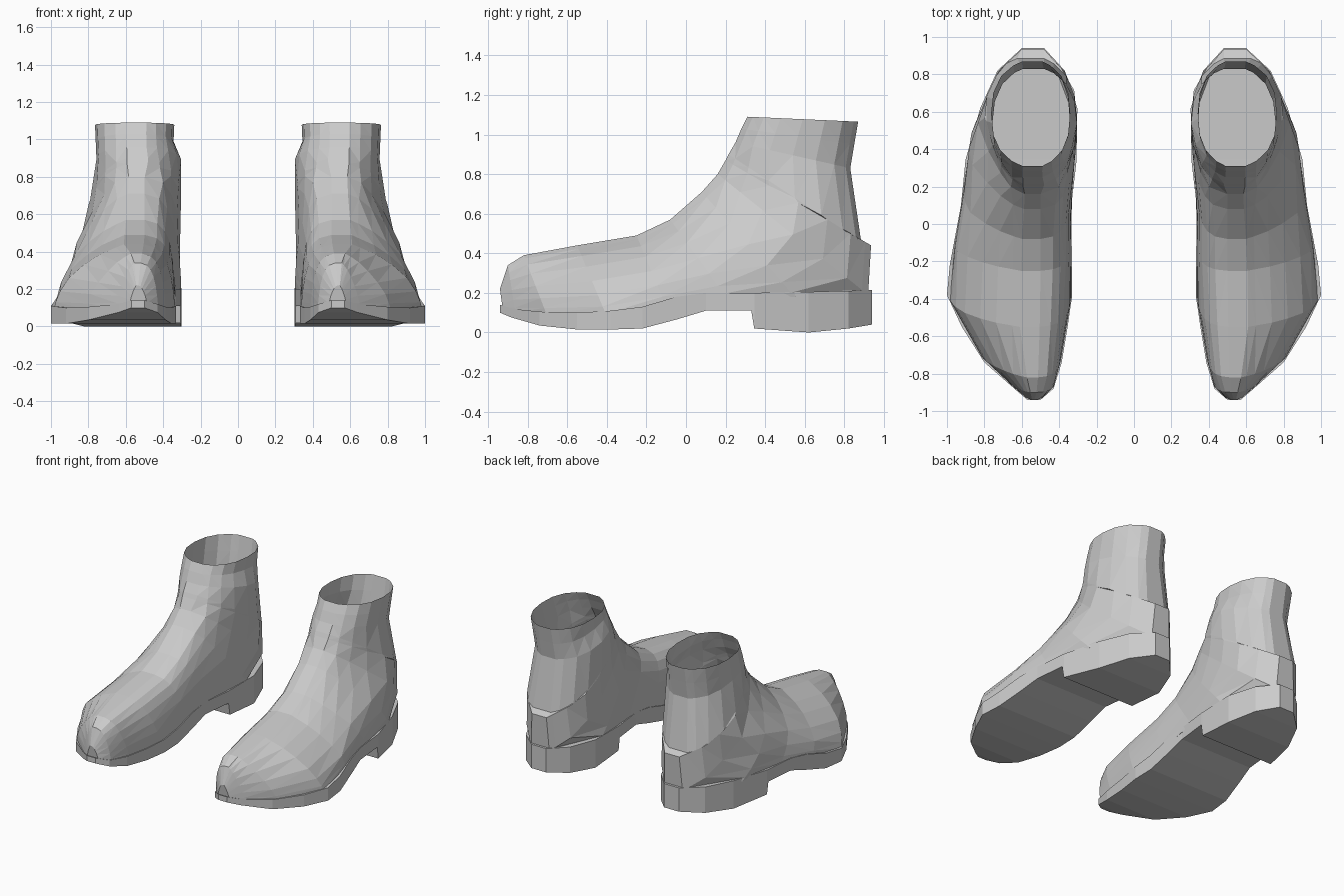
import bpy, bmesh

cube = bpy.data.objects.get("Cube")
if cube:
    bpy.data.objects.remove(cube, do_unlink=True)

# One grey for the whole pair
grey = bpy.data.materials.new("plain grey")
grey.use_nodes = True
GREY = (0.6, 0.6, 0.6, 1)
grey.diffuse_color = GREY
grey.node_tree.nodes["Principled BSDF"].inputs["Base Color"].default_value = GREY

CENTRE = 0.54  # ridge line of each boot

# Footprint limits along y, and ankle limits along z
OUTER_PLAN = [(-.94, .57), (-.88, .64), (-.74, .8), (-.48, .965), (-.38, 1),
              (-.22, .985), (.1, .925), (.45, .89), (.65, .81), (.82, .73), (.94, .6)]
INNER_PLAN = [(-.94, .5), (-.9, .44), (-.82, .4), (-.4, .33), (.1, .335),
              (.3, .31), (.55, .295), (.77, .32), (.85, .4), (.94, .48)]
OUTER_RISE = [(.2, .985), (.4, .91), (.6, .82), (.72, .775), (.85, .755), (1.09, .765)]
INNER_RISE = [(.2, .305), (.9, .305), (.98, .345), (1.09, .34)]


def lookup(table, v):
    """Straight-line interpolation in a table of pairs."""
    if v <= table[0][0]:
        return table[0][1]
    for (a, p), (b, q) in zip(table, table[1:]):
        if v <= b:
            return p + (q - p) * (v - a) / (b - a)
    return table[-1][1]


def loft(name, rings, side, caps):
    """Skin closed rings of points; side mirrors the part."""
    bm = bmesh.new()
    loops = [[bm.verts.new((x * side, y, z)) for x, y, z in ring] for ring in rings]
    count = len(loops[0])
    for a, b in zip(loops, loops[1:]):
        for i in range(count):
            j = (i + 1) % count
            bm.faces.new((a[i], a[j], b[j], b[i]))
    for index in caps:
        bm.faces.new(loops[index])
    bmesh.ops.triangulate(bm, faces=bm.faces[:])
    bmesh.ops.recalc_face_normals(bm, faces=bm.faces[:])
    mesh = bpy.data.meshes.new(name)
    bm.to_mesh(mesh)
    bm.free()
    mesh.materials.append(grey)
    obj = bpy.data.objects.new(name, mesh)
    bpy.context.collection.objects.link(obj)
    return obj


# Upper: slanted rings fanning from the toe to the opening
# (top y, top z, bottom y, bottom z, how tubular, how square the instep)
STATIONS = [
    (-.94, .22, -.925, .11, 0, 2), (-.9, .34, -.86, .09, 0, 2.2),
    (-.82, .39, -.7, .08, 0, 2.2), (-.55, .44, -.4, .08, 0, 2),
    (-.25, .49, -.1, .13, 0, 2), (-.08, .57, .2, .18, 0, 2.1),
    (.08, .71, .55, .18, 0, 2.5), (.16, .8, .92, .19, 0, 3),
    (.2, .87, .935, .44, .9, 3), (.215, .9, .885, .46, 1, 3),
    (.25, .96, .83, .83, 1, 3), (.28, 1.03, .85, .95, 1, 3),
    (.31, 1.09, .87, 1.065, 1, 3)]
STEPS = (0, .05, .15, .3, .5, .7, .86, .96, 1)


def side_x(y, z, t, tube, power, outer):
    plan = lookup(OUTER_PLAN if outer else INNER_PLAN, y) - CENTRE
    rise = lookup(OUTER_RISE if outer else INNER_RISE, z) - CENTRE
    plan, rise = abs(plan) - .006, abs(rise)
    e = power if outer else power + 1
    dome = (1 - (1 - t) ** e) ** (1 / e)
    oval = (1 - abs(2 * t - 1) ** 2.3) ** (1 / 2.3)
    foot = min(plan, rise) * max(.2, dome)
    shaft = min(plan, rise * max(.25, oval))
    width = foot + (shaft - foot) * tube
    return CENTRE + (width if outer else -width)


def upper_ring(ty, tz, by, bz, tube, power):
    spine = [(ty + (by - ty) * t, tz + (bz - tz) * t, t) for t in STEPS]
    out = [(side_x(y, z, t, tube, power, True), y, z) for y, z, t in spine]
    inn = [(side_x(y, z, t, tube, power, False), y, z) for y, z, t in spine]
    return out + inn[::-1]


# Sole and heel block: (y, top z, bottom z)
SOLE = [(-.94, .14, .1), (-.88, .12, .075), (-.74, .105, .035), (-.55, .1, .015),
        (-.38, .11, .015), (-.22, .13, .02), (-.05, .18, .065), (.1, .2, .11),
        (.33, .2, .11), (.345, .2, .02), (.62, .205, 0), (.82, .21, .02), (.94, .215, .04)]


def sole_ring(y, top, bottom):
    a, b = lookup(INNER_PLAN, y), lookup(OUTER_PLAN, y)
    return [(a, y, top), (b, y, top), (b, y, bottom), (a, y, bottom)]


for label, side in (("left", 1), ("right", -1)):
    loft(label + "_boot_upper", [upper_ring(*s) for s in STATIONS], side, [0])
    loft(label + "_boot_sole", [sole_ring(*s) for s in SOLE], side, [0, -1])
